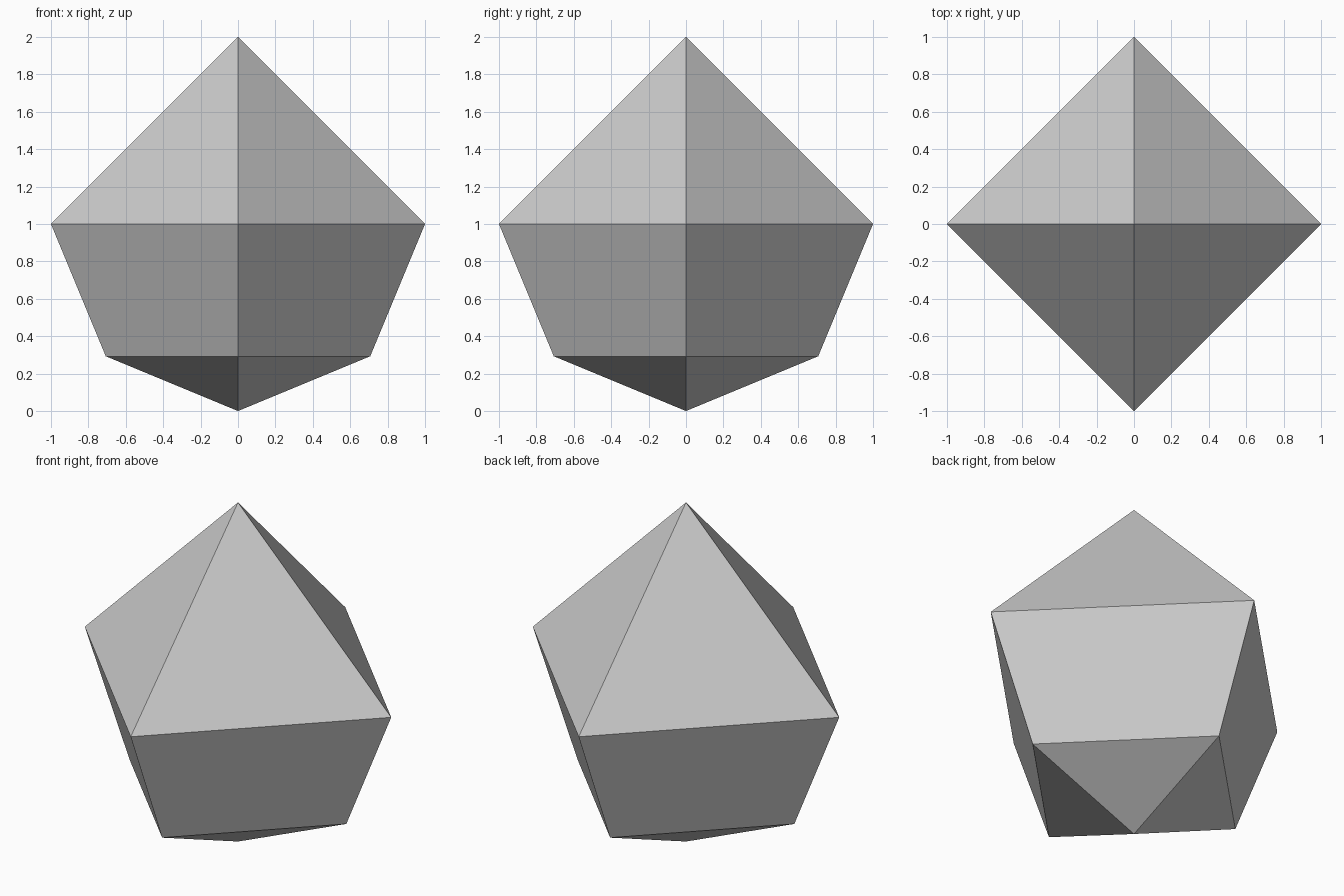
import bpy
import bmesh
from math import sin, cos, pi

cube = bpy.data.objects.get("Cube")
if cube:
    bpy.data.objects.remove(cube, do_unlink=True)

SIDES = 4

# Single flat grey
grey = bpy.data.materials.new("light_grey")
grey.use_nodes = True
colour = (0.6, 0.6, 0.6, 1)
grey.diffuse_color = colour
grey.node_tree.nodes["Principled BSDF"].inputs["Base Color"].default_value = colour

# Rings follow a unit circle below the middle, and a straight cone above it
bm = bmesh.new()


def ring(angle):
    r, z = cos(angle), 1 + sin(angle)
    return [bm.verts.new((r * cos(2 * pi * i / SIDES), r * sin(2 * pi * i / SIDES), z))
            for i in range(SIDES)]


top = bm.verts.new((0, 0, 2))
bottom = bm.verts.new((0, 0, 0))
middle, lower = ring(0), ring(-pi / 4)

for i in range(SIDES):
    j = (i + 1) % SIDES
    bm.faces.new((middle[i], middle[j], top))
    bm.faces.new((lower[i], lower[j], middle[j], middle[i]))
    bm.faces.new((bottom, lower[j], lower[i]))
bmesh.ops.recalc_face_normals(bm, faces=bm.faces)

# Faceted gem body
mesh = bpy.data.meshes.new("gem_body")
bm.to_mesh(mesh)
bm.free()
mesh.materials.append(grey)
bpy.context.collection.objects.link(bpy.data.objects.new("gem_body", mesh))
